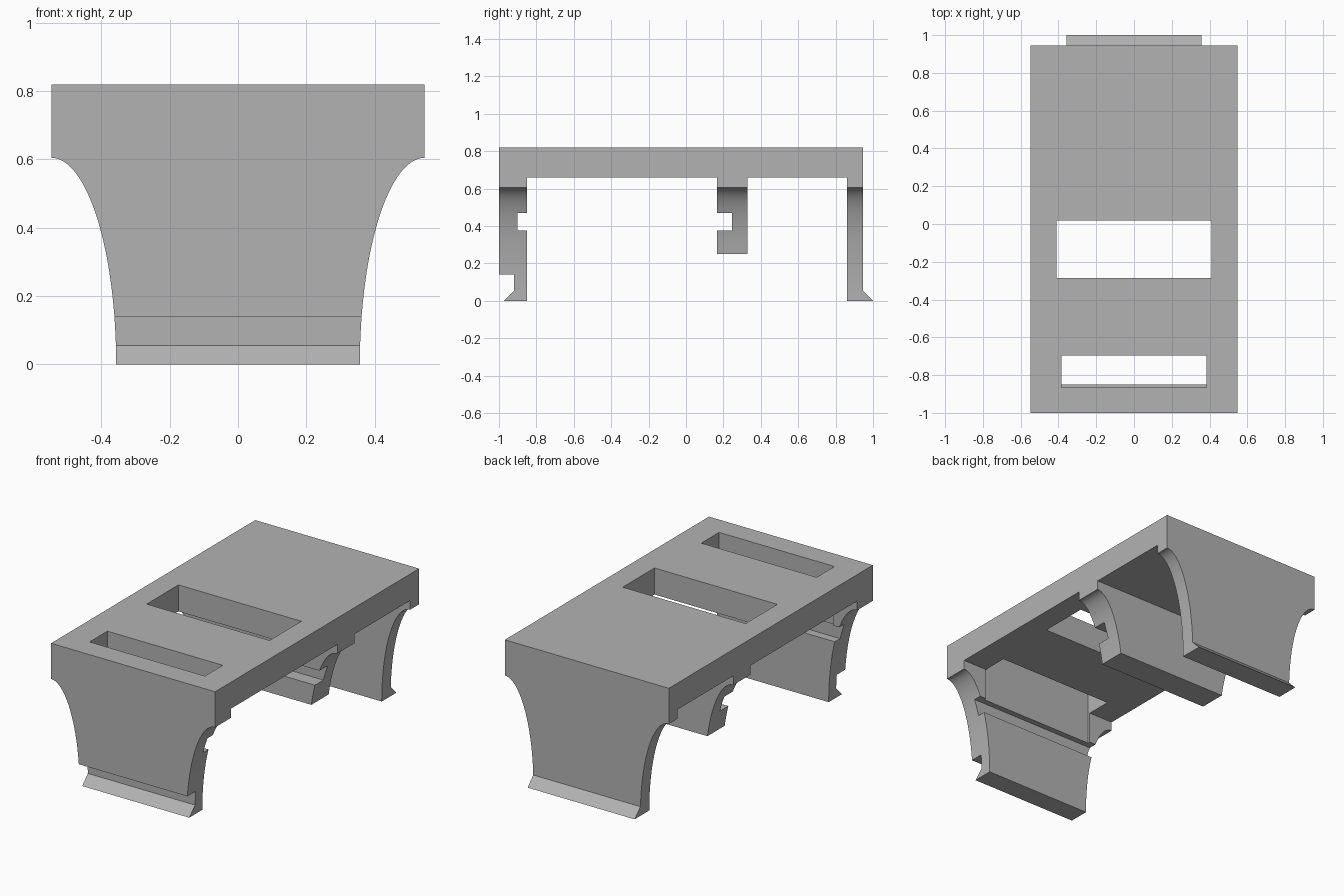
import bpy
import bmesh
import math
from mathutils import Vector

if "Cube" in bpy.data.objects:
    bpy.data.objects.remove(bpy.data.objects["Cube"], do_unlink=True)

grey = bpy.data.materials.new("plain_grey")
grey.use_nodes = True
colour = (0.45, 0.45, 0.45, 1)
grey.diffuse_color = colour
grey.node_tree.nodes["Principled BSDF"].inputs["Base Color"].default_value = colour


def prism(name, points, axis, start, end):
    """Extrude a closed outline from start to end along the x or y axis."""
    bm = bmesh.new()
    place = (lambda a, b: (start, a, b)) if axis == "x" else (lambda a, b: (a, start, b))
    face = bm.faces.new([bm.verts.new(place(a, b)) for a, b in points])
    extruded = bmesh.ops.extrude_face_region(bm, geom=[face])["geom"]
    shift = Vector((end - start, 0, 0) if axis == "x" else (0, end - start, 0))
    bmesh.ops.translate(bm, vec=shift, verts=[g for g in extruded if isinstance(g, bmesh.types.BMVert)])
    bmesh.ops.recalc_face_normals(bm, faces=bm.faces)
    mesh = bpy.data.meshes.new(name)
    bm.to_mesh(mesh)
    bm.free()
    mesh.materials.append(grey)
    obj = bpy.data.objects.new(name, mesh)
    bpy.context.collection.objects.link(obj)
    return obj


def carve(target, cutter, operation):
    bpy.context.view_layer.objects.active = target
    mod = target.modifiers.new(cutter.name, "BOOLEAN")
    mod.operation, mod.object, mod.solver = operation, cutter, "EXACT"
    bpy.ops.object.modifier_apply(modifier=mod.name)
    bpy.data.objects.remove(cutter, do_unlink=True)


# Side outline: top plate, hooked back leg, notched middle leg, notched front leg
top, under = 0.82, 0.66
side = [
    (-1, top), (0.945, top),
    (0.945, 0.055), (1, 0), (0.86, 0), (0.86, under),
    (0.33, under), (0.33, 0.25), (0.165, 0.25), (0.165, 0.375),
    (0.245, 0.375), (0.245, 0.47), (0.165, 0.47), (0.165, under),
    (-0.85, under), (-0.85, 0.47), (-0.9, 0.47), (-0.9, 0.375),
    (-0.85, 0.375), (-0.85, 0), (-0.975, 0), (-0.92, 0.055),
    (-0.92, 0.14), (-1, 0.14),
]
bracket = prism("clip_bracket", side, "x", -0.7, 0.7)

# Front outline: wide plate edge narrowing to the feet along quarter ellipses
half, foot, shoulder, steps = 0.547, 0.357, 0.605, 32
arc = [(half - (half - foot) * math.cos(t), shoulder * math.sin(t))
       for t in (math.pi / 2 * i / steps for i in range(steps + 1))]
right_half = [(foot, -0.1)] + arc + [(half, 0.9)]
outline = right_half + [(-x, z) for x, z in reversed(right_half)]
carve(bracket, prism("front_outline", outline, "y", -1.2, 1.2), "INTERSECT")

# Two openings through the top plate; the front one shaves the leg down to its notch
for width, y0, y1, bottom in ((0.41, -0.285, 0.018, 0.5), (0.385, -0.865, -0.695, 0.42)):
    box = [(-width, bottom), (width, bottom), (width, 0.9), (-width, 0.9)]
    carve(bracket, prism("opening", box, "y", y0, y1), "DIFFERENCE")

# Smooth the curved leg sides, keep all corners crisp
bpy.ops.object.select_all(action="DESELECT")
bracket.select_set(True)
bpy.context.view_layer.objects.active = bracket
bpy.ops.object.shade_smooth_by_angle(angle=math.radians(20))
